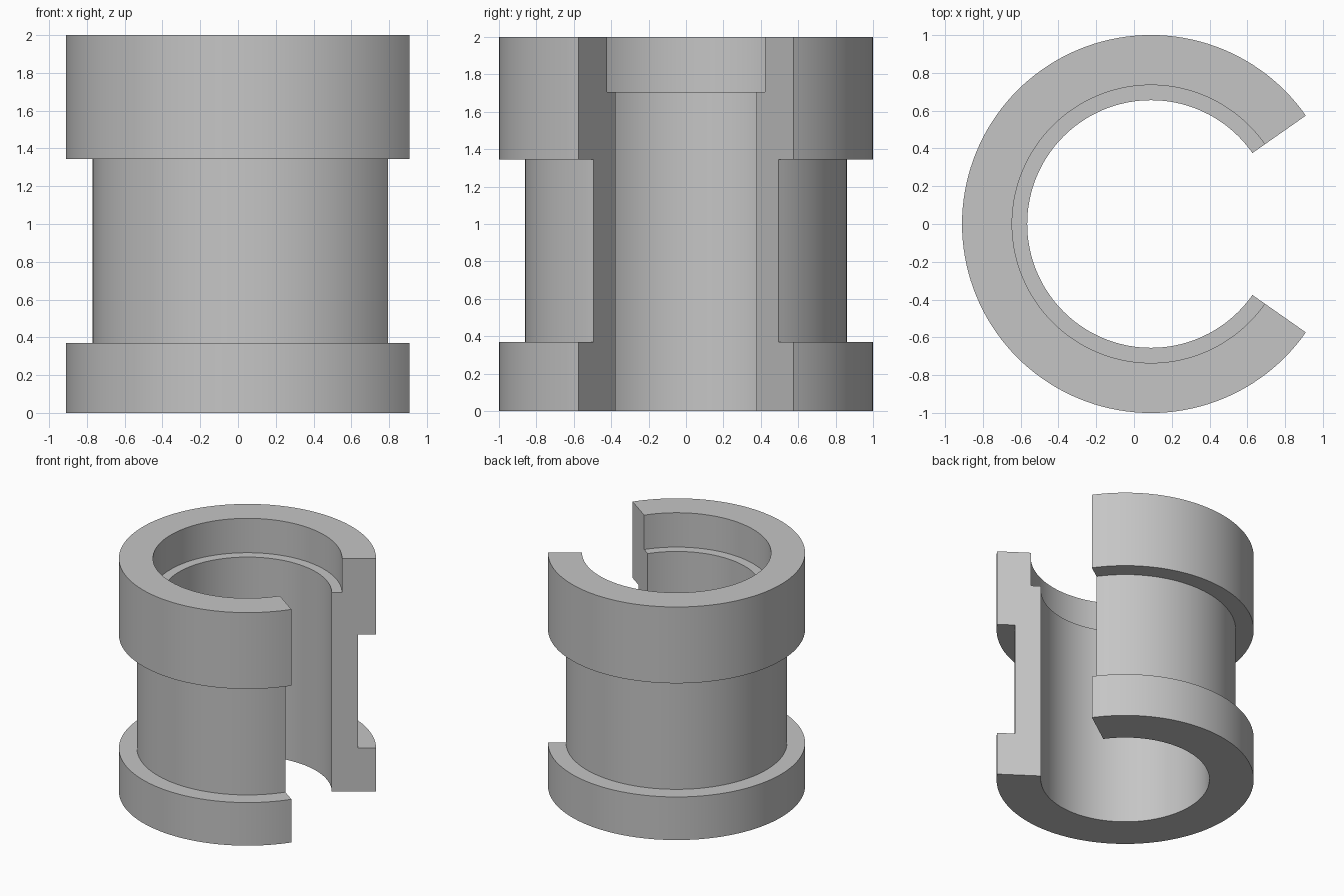
import bpy
import bmesh
from math import radians, cos, sin

cube = bpy.data.objects.get("Cube")
if cube:
    bpy.data.objects.remove(cube, do_unlink=True)

# Main dimensions
CENTRE_X = 0.09
RIM, NECK, BORE, COUNTERBORE = 1.0, 0.86, 0.655, 0.735
TOP, LEDGE, COLLAR_BASE, FLANGE_TOP = 2.0, 1.705, 1.345, 0.37
HALF_GAP = radians(35)
STEPS = 116

# Wall cross-section as (radius, height)
profile = [
    (BORE, 0), (RIM, 0), (RIM, FLANGE_TOP), (NECK, FLANGE_TOP),
    (NECK, COLLAR_BASE), (RIM, COLLAR_BASE), (RIM, TOP),
    (COUNTERBORE, TOP), (COUNTERBORE, LEDGE), (BORE, LEDGE),
]

# Sweep the section around the axis, leaving the slot open on +x
bm = bmesh.new()
sweep = radians(360) - 2 * HALF_GAP
rings = []
for i in range(STEPS + 1):
    a = HALF_GAP + sweep * i / STEPS
    rings.append([bm.verts.new((CENTRE_X + r * cos(a), r * sin(a), z))
                  for r, z in profile])

count = len(profile)
for ring, following in zip(rings, rings[1:]):
    for j in range(count):
        k = (j + 1) % count
        bm.faces.new((ring[j], ring[k], following[k], following[j]))

# Flat slot walls
bm.faces.new(rings[0])
bm.faces.new(rings[-1])
bmesh.ops.recalc_face_normals(bm, faces=bm.faces)

mesh = bpy.data.meshes.new("slotted_bushing")
bm.to_mesh(mesh)
bm.free()
bushing = bpy.data.objects.new("slotted_bushing", mesh)
bpy.context.collection.objects.link(bushing)

# Plain grey material
grey = bpy.data.materials.new("light_grey")
grey.use_nodes = True
colour = (0.56, 0.56, 0.56, 1)
grey.diffuse_color = colour
grey.node_tree.nodes["Principled BSDF"].inputs["Base Color"].default_value = colour
mesh.materials.append(grey)

# Smooth round walls with crisp edges
bpy.ops.object.select_all(action="DESELECT")
bushing.select_set(True)
bpy.context.view_layer.objects.active = bushing
bpy.ops.object.shade_smooth_by_angle(angle=radians(30))
